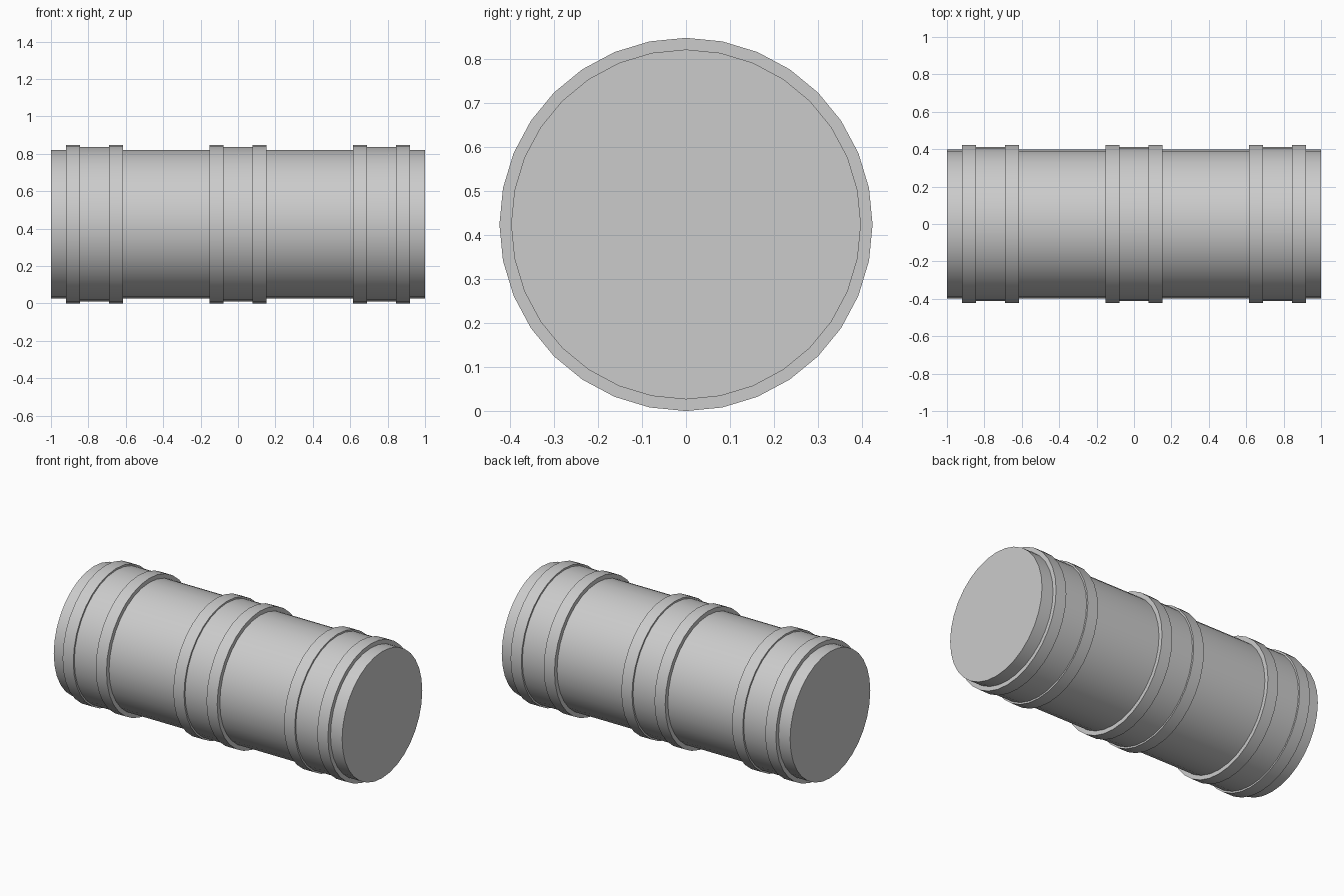
import bpy, bmesh
from math import cos, sin, pi

if "Cube" in bpy.data.objects:
    bpy.data.objects.remove(bpy.data.objects["Cube"])

SIDES = 32
R_BODY, R_BAND, R_RIM = 0.397, 0.413, 0.4235
HALF_BAND, HALF_INNER = 0.152, 0.078


def lathe(name, profile, closed=False):
    """Spin (x, radius) points around the long axis; cap the ends or close into a ring."""
    bm = bmesh.new()
    loops = [[bm.verts.new((x, r * cos(2 * pi * i / SIDES), r * sin(2 * pi * i / SIDES)))
              for i in range(SIDES)] for x, r in profile]
    pairs = list(zip(loops, loops[1:]))
    if closed:
        pairs.append((loops[-1], loops[0]))
    else:
        bm.faces.new(loops[0])
        bm.faces.new(loops[-1])
    for a, b in pairs:
        for i in range(SIDES):
            j = (i + 1) % SIDES
            bm.faces.new((a[i], a[j], b[j], b[i]))
    bmesh.ops.recalc_face_normals(bm, faces=bm.faces)
    mesh = bpy.data.meshes.new(name)
    bm.to_mesh(mesh)
    bm.free()
    obj = bpy.data.objects.new(name, mesh)
    bpy.context.collection.objects.link(obj)
    obj.location.z = R_RIM
    bpy.ops.object.select_all(action='DESELECT')
    obj.select_set(True)
    bpy.context.view_layer.objects.active = obj
    bpy.ops.object.shade_smooth_by_angle(angle=pi / 6)
    return obj


# Main drum with flat ends
lathe("drum_body", [(-1, R_BODY), (1, R_BODY)])

# Three bands, each with a raised rim along both edges
w, v, seat = HALF_BAND, HALF_INNER, R_BODY - 0.005
band = [(-w, seat), (-w, R_RIM), (-v, R_RIM), (-v, R_BAND),
        (v, R_BAND), (v, R_RIM), (w, R_RIM), (w, seat)]
for label, cx in (("left", -0.768), ("middle", 0), ("right", 0.768)):
    lathe(label + "_band", [(cx + x, r) for x, r in band], closed=True)
